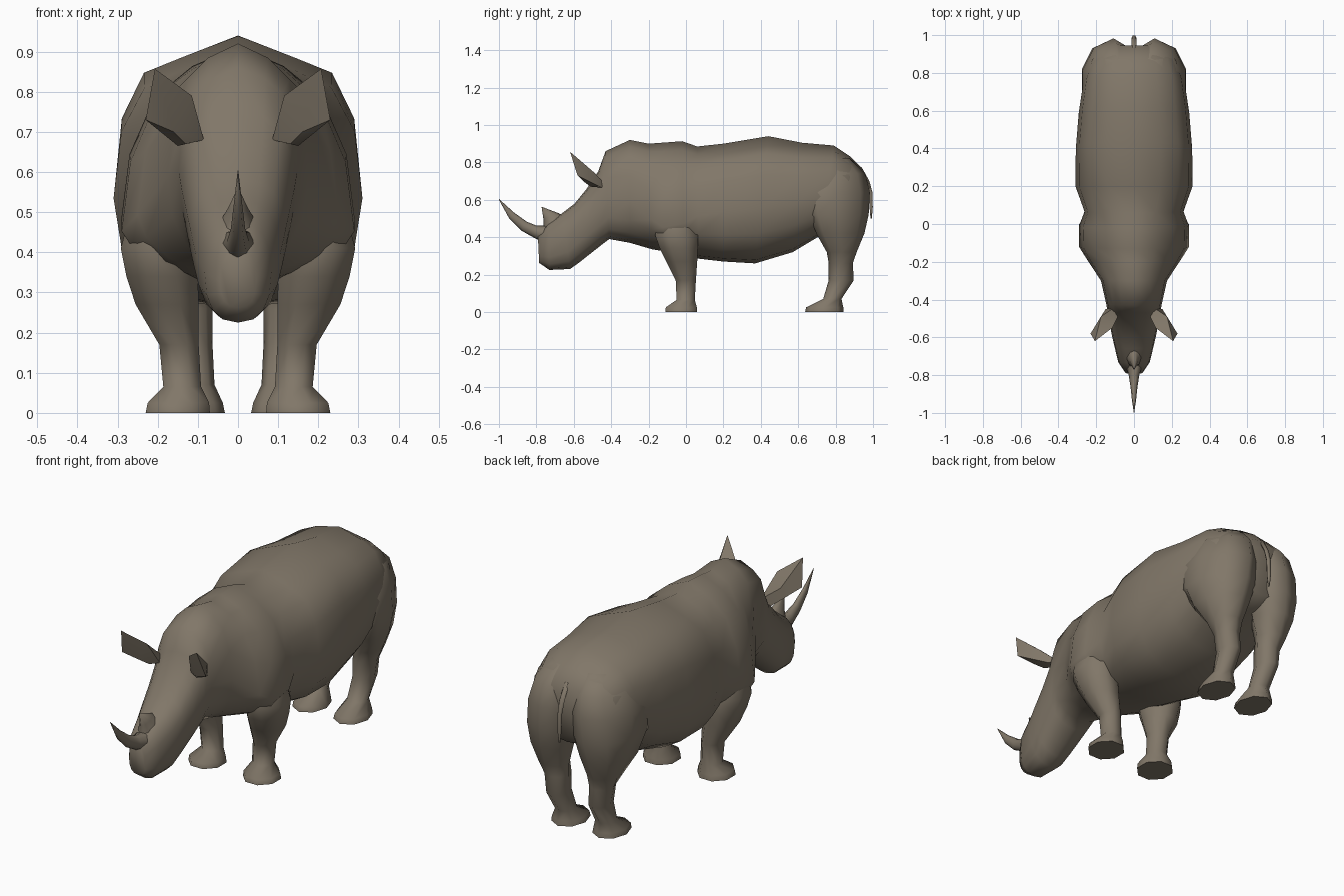
import bpy, bmesh, math
from mathutils import Vector

hide = bpy.data.materials.new("grey_brown_hide")
hide.diffuse_color = (0.22, 0.185, 0.14, 1)


def power(v, p):
    return math.copysign(abs(v) ** p, v)


def finish(name, bm, angle=75):
    bmesh.ops.recalc_face_normals(bm, faces=bm.faces)
    mesh = bpy.data.meshes.new(name)
    bm.to_mesh(mesh)
    bm.free()
    mesh.materials.append(hide)
    obj = bpy.data.objects.new(name, mesh)
    bpy.context.collection.objects.link(obj)
    bpy.ops.object.select_all(action='DESELECT')
    obj.select_set(True)
    bpy.context.view_layer.objects.active = obj
    bpy.ops.object.shade_smooth_by_angle(angle=math.radians(angle))
    return obj


def loft(name, rings, angle=75):
    bm = bmesh.new()
    loops = [[bm.verts.new(p) for p in ring] for ring in rings]
    n = len(loops[0])
    for a, b in zip(loops, loops[1:]):
        for i in range(n):
            j = (i + 1) % n
            bm.faces.new((a[i], a[j], b[j], b[i]))
    bm.faces.new(loops[0])
    bm.faces.new(loops[-1])
    return finish(name, bm, angle)


def section(top, bottom, width, wide, ridge=1.0, up=0.82, down=0.82, n=16):
    """Ring between a top and a bottom (y, z) point; wide = height fraction of
    the widest place; ridge under 1 lowers the flesh beside the spine;
    up and down set the fullness of the upper and lower half."""
    t, b = Vector((0, *top)), Vector((0, *bottom))
    mid = b.lerp(t, wide)
    ring = []
    for i in range(n):
        a = 2 * math.pi * i / n
        p = up if math.sin(a) > 0 else down
        s = power(math.sin(a), p)
        end = t if s > 0 else b
        if 0.85 < s < 0.99:
            s *= ridge
        q = mid.lerp(end, abs(s))
        ring.append((width * power(math.cos(a), p), q.y, q.z))
    return ring


def slab(z, x0, x1, y0, y1, side, shear=0.0, bulge=0.0, n=8, turn=0.5):
    """Horizontal leg ring filling the x and y range; shear pulls its back
    inwards and bulge pushes its front outwards."""
    ring = []
    k = 1 / math.cos(math.pi / n) if turn else 1.03
    for i in range(n):
        a = 2 * math.pi * (i + turn) / n
        s = math.sin(a)
        x = (x0 + x1) / 2 + (x1 - x0) / 2 * math.cos(a) * k
        x += bulge * max(-s, 0) - shear * max(s, 0)
        if bulge:
            x = min(x, x1)
        ring.append((side * max(x, 0.012), (y0 + y1) / 2 + (y1 - y0) / 2 * s * k, z))
    return ring


# Body in one skin: snout, skull, neck, shoulders, belly and rump
body = [((-0.792, 0.41), (-0.785, 0.262), 0.045, 0.45),
        ((-0.735, 0.475), (-0.73, 0.225), 0.083, 0.5),
        ((-0.66, 0.53), (-0.62, 0.23), 0.105, 0.55),
        ((-0.595, 0.58), (-0.57, 0.265), 0.118, 0.6),
        ((-0.53, 0.66), (-0.52, 0.305), 0.128, 0.55),
        ((-0.47, 0.75), (-0.45, 0.36), 0.14, 0.5),
        ((-0.43, 0.86), (-0.41, 0.39), 0.148, 0.45, 0.95),
        ((-0.30, 0.92), (-0.30, 0.37), 0.175, 0.40, 0.96, 0.9),
        ((-0.20, 0.90), (-0.18, 0.335), 0.25, 0.28, 0.97, 1.0, 1.1),
        ((-0.13, 0.905), (-0.12, 0.325), 0.29, 0.22, 0.97, 1.0, 1.2),
        ((-0.02, 0.913), (-0.01, 0.31), 0.292, 0.27, 0.96, 0.98, 1.1),
        ((0.06, 0.885), (0.07, 0.285), 0.262, 0.38, 0.95, 0.88, 0.9),
        ((0.20, 0.90), (0.20, 0.27), 0.31, 0.42, 0.93),
        ((0.44, 0.94), (0.37, 0.26), 0.308, 0.43, 0.91, 0.79),
        ((0.62, 0.905), (0.57, 0.32), 0.292, 0.45, 0.93),
        ((0.79, 0.89), (0.72, 0.41), 0.268, 0.45, 0.95),
        ((0.88, 0.83), (0.85, 0.44), 0.235, 0.5, 0.97),
        ((0.945, 0.765), (0.93, 0.48), 0.15, 0.5, 0.97)]
loft("body", [section(*r) for r in body])

# Horns, lofted from front and back profile points to a point
horn = [((-0.71, 0.46), (-0.745, 0.375), 0.05, 0.5),
        ((-0.80, 0.462), (-0.80, 0.39), 0.028, 0.5),
        ((-0.85, 0.482), (-0.88, 0.435), 0.018, 0.5),
        ((-0.92, 0.532), (-0.945, 0.50), 0.011, 0.5),
        ((-0.999, 0.604), (-1.0, 0.60), 0.001, 0.5)]
loft("front_horn", [section(*r, up=1, down=1, n=8) for r in horn])
small = [((-0.62, 0.49), (-0.76, 0.43), 0.055, 0.5),
         ((-0.68, 0.528), (-0.762, 0.495), 0.024, 0.5),
         ((-0.77, 0.562), (-0.772, 0.56), 0.001, 0.5)]
loft("rear_horn", [section(*r, up=1.2, down=1.2, n=8) for r in small])

# Tail hanging in the groove between the haunches
tail = [(0.93, 0.775, 0.012), (0.972, 0.70, 0.014), (0.988, 0.64, 0.012),
        (0.99, 0.56, 0.011), (0.99, 0.50, 0.004)]
loft("tail", [[(r * math.cos(a), y + min(r, 0.01) * math.sin(a), z)
               for a in (k * math.pi / 3 for k in range(6))] for y, z, r in tail])

# Legs as stacked rings: height, inner x, outer x, front y, back y (shear, bulge)
front_leg = [(0.0, 0.07, 0.23, -0.11, 0.06),
             (0.025, 0.072, 0.225, -0.108, 0.058),
             (0.065, 0.092, 0.186, -0.05, 0.047),
             (0.17, 0.098, 0.196, -0.055, 0.053),
             (0.27, 0.098, 0.255, -0.105, 0.06),
             (0.34, 0.10, 0.278, -0.14, 0.063),
             (0.41, 0.11, 0.292, -0.165, 0.065),
             (0.50, 0.13, 0.268, -0.15, 0.045),
             (0.60, 0.13, 0.21, -0.13, 0.02)]
hind_leg = [(0.0, 0.035, 0.19, 0.64, 0.84, 0, 0),
            (0.025, 0.04, 0.187, 0.645, 0.838, 0, 0),
            (0.07, 0.06, 0.16, 0.735, 0.83, 0, 0),
            (0.17, 0.065, 0.165, 0.765, 0.895, 0, 0),
            (0.26, 0.065, 0.18, 0.765, 0.89, 0, 0),
            (0.32, 0.06, 0.205, 0.755, 0.91, 0, 0.02),
            (0.42, 0.04, 0.25, 0.70, 0.95, 0.015, 0.06),
            (0.52, 0.02, 0.276, 0.665, 0.972, 0.03, 0.11),
            (0.64, 0.015, 0.272, 0.645, 0.978, 0.035, 0.11),
            (0.74, 0.015, 0.24, 0.67, 0.955, 0.03, 0.05),
            (0.82, 0.03, 0.17, 0.72, 0.875, 0.02, 0)]
for side, label in ((1, "left"), (-1, "right")):
    loft(label + "_front_leg", [slab(*r[:5], side) for r in front_leg])
    loft(label + "_hind_leg", [slab(*r[:5], side, *r[5:], turn=0) for r in hind_leg])

    # Ear: narrow stalk, dished blade, pointed tip
    stalk = [(0.085, -0.49, 0.68), (0.13, -0.51, 0.67), (0.15, -0.45, 0.665), (0.10, -0.44, 0.69)]
    blade = [(0.115, -0.55, 0.79), (0.16, -0.55, 0.70), (0.23, -0.58, 0.73), (0.175, -0.49, 0.745)]
    bm = bmesh.new()
    low = [bm.verts.new((side * x, y, z)) for x, y, z in stalk]
    high = [bm.verts.new((side * x, y, z)) for x, y, z in blade]
    tip = bm.verts.new((side * 0.207, -0.62, 0.857))
    for i in range(4):
        j = (i + 1) % 4
        bm.faces.new((low[i], low[j], high[j], high[i]))
        bm.faces.new((high[i], high[j], tip))
    bm.faces.new(low)
    finish(label + "_ear", bm, 50)
